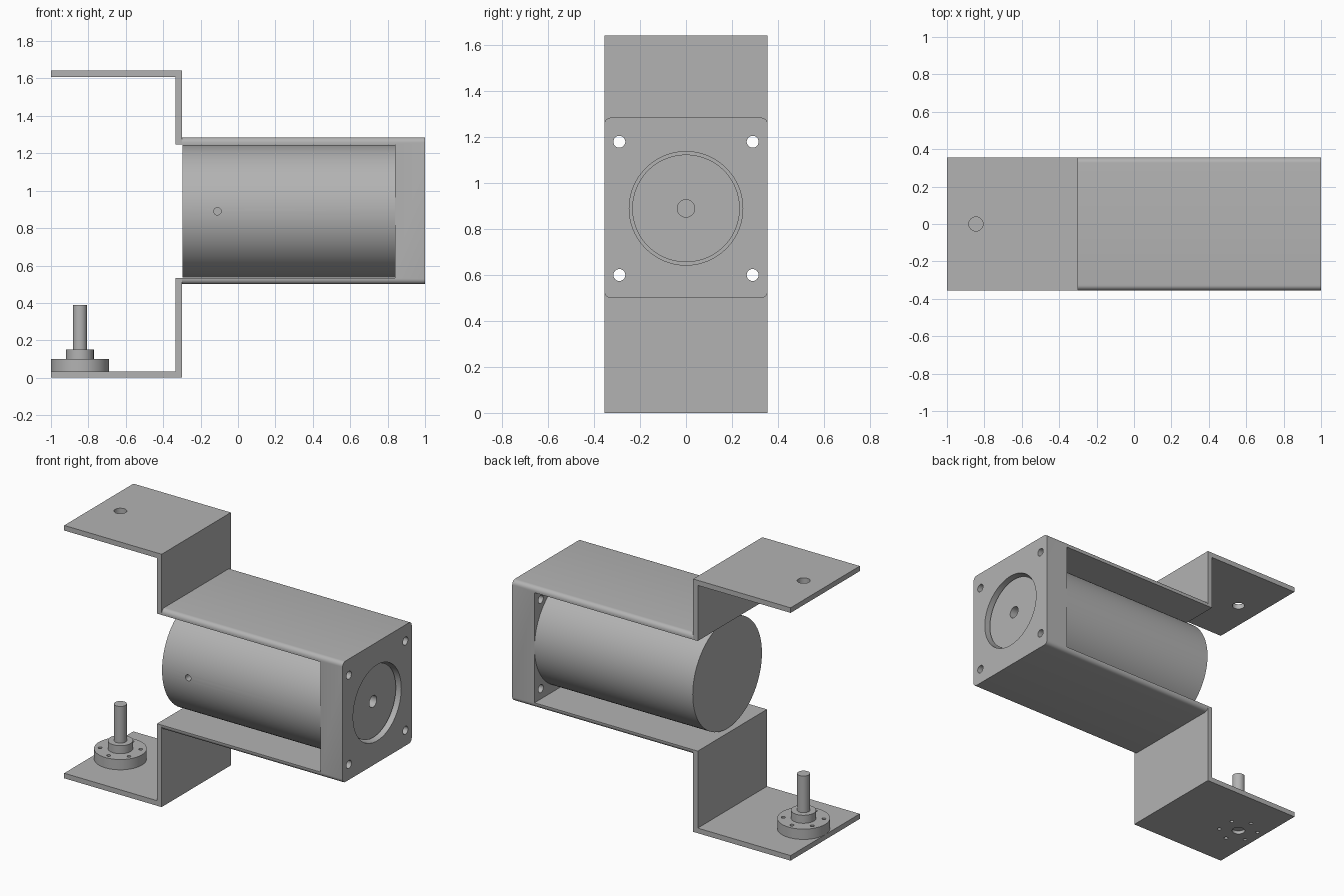
import bpy
import math
from mathutils import Vector

if "Cube" in bpy.data.objects:
    bpy.data.objects.remove(bpy.data.objects["Cube"], do_unlink=True)

grey = bpy.data.materials.new("plain_grey")
grey.use_nodes = True
colour = (0.45, 0.45, 0.45, 1)
grey.diffuse_color = colour
grey.node_tree.nodes["Principled BSDF"].inputs["Base Color"].default_value = colour

AXIS_Z = 0.89      # height of the motor axis
HALF = 0.355       # half width of the bracket and radius of the motor
HUB_X = -0.845     # pivot position on both arms


def finish(obj, name):
    obj.name = name
    obj.data.materials.clear()
    obj.data.materials.append(grey)
    return obj


def box(name, low, high):
    low, high = Vector(low), Vector(high)
    bpy.ops.mesh.primitive_cube_add(size=1, location=(low + high) / 2)
    obj = bpy.context.object
    obj.scale = high - low
    bpy.ops.object.transform_apply(location=True, rotation=True, scale=True)
    return finish(obj, name)


def rod(name, start, end, radius, sides=64):
    start, end = Vector(start), Vector(end)
    along = end - start
    bpy.ops.mesh.primitive_cylinder_add(
        vertices=sides, radius=radius, depth=along.length,
        location=(start + end) / 2, rotation=along.to_track_quat('Z', 'Y').to_euler())
    bpy.ops.object.transform_apply(location=True, rotation=True, scale=True)
    return finish(bpy.context.object, name)


def apply(obj, modifier):
    bpy.ops.object.select_all(action='DESELECT')
    bpy.context.view_layer.objects.active = obj
    obj.select_set(True)
    bpy.ops.object.modifier_apply(modifier=modifier.name)


def combine(obj, others, operation='DIFFERENCE'):
    for other in others:
        mod = obj.modifiers.new(operation.lower(), 'BOOLEAN')
        mod.operation, mod.solver, mod.object = operation, 'EXACT', other
        apply(obj, mod)
        bpy.data.objects.remove(other, do_unlink=True)


def smooth(obj):
    bpy.ops.object.select_all(action='DESELECT')
    bpy.context.view_layer.objects.active = obj
    obj.select_set(True)
    bpy.ops.object.shade_smooth_by_angle(angle=math.radians(30))


# Housing: block with rounded long edges, opened from side to side
housing = box("housing_bracket", (-0.3, -HALF, 0.5), (1, HALF, 1.285))
weights = housing.data.attributes.new("bevel_weight_edge", 'FLOAT', 'EDGE')
for edge in housing.data.edges:
    a, b = (housing.data.vertices[i].co for i in edge.vertices)
    weights.data[edge.index].value = 1.0 if abs(a.x - b.x) > 1 else 0.0
bevel = housing.modifiers.new("rounded_edges", 'BEVEL')
bevel.limit_method, bevel.width, bevel.segments = 'WEIGHT', 0.028, 6
apply(housing, bevel)

cutters = [box("opening", (-0.5, -1, 0.533), (0.84, 1, 1.248)),
           rod("pilot_hole", (0.8, 0, AXIS_Z), (1.1, 0, AXIS_Z), 0.247, 96)]
for y in (-0.29, 0.29):
    for dz in (-0.29, 0.29):
        cutters.append(rod("bolt_hole", (0.8, y, AXIS_Z + dz), (1.1, y, AXIS_Z + dz), 0.026, 24))
combine(housing, cutters)
smooth(housing)

# Motor body with its side hole
motor = rod("motor_body", (-0.297, 0, AXIS_Z), (0.84, 0, AXIS_Z), HALF, 96)
combine(motor, [rod("side_hole", (-0.11, -0.5, AXIS_Z), (-0.11, -0.28, AXIS_Z), 0.02, 24)])
smooth(motor)

# Motor pilot disc, set back in the face plate
pilot = rod("motor_pilot", (0.84, 0, AXIS_Z), (0.97, 0, AXIS_Z), 0.234, 96)
combine(pilot, [rod("shaft_hole", (0.87, 0, AXIS_Z), (1.1, 0, AXIS_Z), 0.038, 32)])
smooth(pilot)

# Step-shaped arms
upper = box("upper_arm", (-0.333, -HALF, 1.248), (-0.3, HALF, 1.642))
combine(upper, [box("upper_tab", (-1, -HALF, 1.609), (-0.31, HALF, 1.642))], 'UNION')
combine(upper, [rod("pivot_hole", (HUB_X, 0, 1.5), (HUB_X, 0, 1.7), 0.038, 32)])
smooth(upper)

lower = box("lower_arm", (-0.333, -HALF, 0), (-0.3, HALF, 0.533))
combine(lower, [box("lower_tab", (-1, -HALF, 0), (-0.31, HALF, 0.033))], 'UNION')


def screw_holes():
    holes = []
    for k in range(6):
        angle = math.radians(30 + 60 * k)
        x, y = HUB_X + 0.12 * math.cos(angle), 0.12 * math.sin(angle)
        holes.append(rod("screw_hole", (x, y, -0.1), (x, y, 0.2), 0.012, 20))
    return holes


combine(lower, screw_holes() + [rod("pivot_hole", (HUB_X, 0, -0.1), (HUB_X, 0, 0.1), 0.04, 32)])
smooth(lower)

# Pivot hub on the lower arm: flange, collar and shaft
flange = rod("hub_flange", (HUB_X, 0, 0.033), (HUB_X, 0, 0.1), 0.155)
combine(flange, screw_holes())
smooth(flange)
smooth(rod("hub_collar", (HUB_X, 0, 0.1), (HUB_X, 0, 0.152), 0.074, 48))
smooth(rod("hub_shaft", (HUB_X, 0, 0.02), (HUB_X, 0, 0.39), 0.038, 32))
